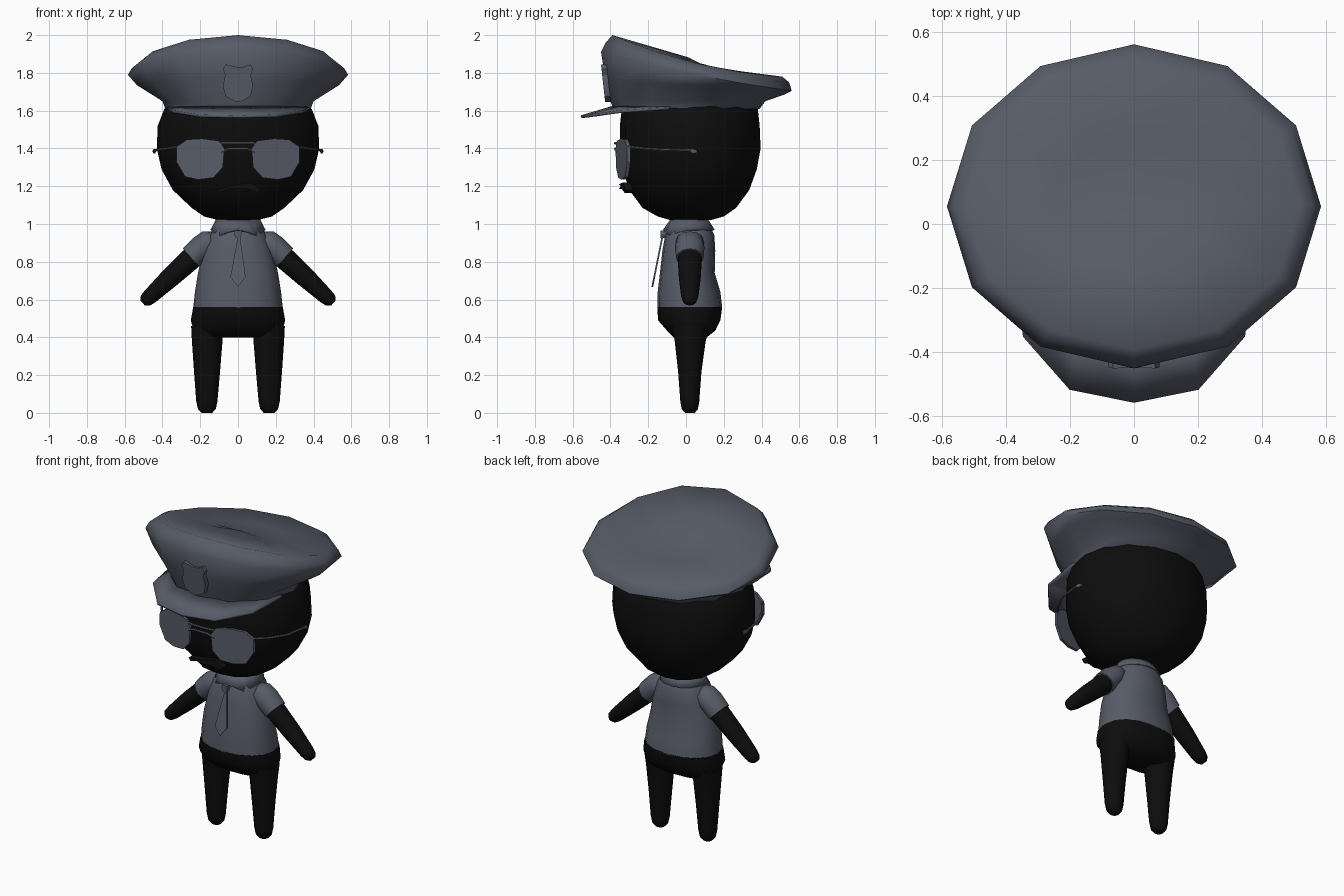
import bpy, bmesh, math
from mathutils import Vector

cube = bpy.data.objects.get("Cube")
if cube:
    bpy.data.objects.remove(cube, do_unlink=True)


def material(name, rgb):
    m = bpy.data.materials.new(name)
    m.use_nodes = True
    m.diffuse_color = (*rgb, 1)
    m.node_tree.nodes["Principled BSDF"].inputs["Base Color"].default_value = (*rgb, 1)
    return m


SLATE = material("slate blue grey", (0.095, 0.106, 0.138))
BLACK = material("black", (0.004, 0.004, 0.004))
DARK = material("dark brown black", (0.006, 0.005, 0.004))


def finish(name, bm, mat, angle=50, mirror=False, solid=0):
    bmesh.ops.recalc_face_normals(bm, faces=bm.faces)
    mesh = bpy.data.meshes.new(name)
    bm.to_mesh(mesh)
    bm.free()
    mesh.materials.append(mat)
    ob = bpy.data.objects.new(name, mesh)
    bpy.context.collection.objects.link(ob)
    bpy.ops.object.select_all(action="DESELECT")
    ob.select_set(True)
    bpy.context.view_layer.objects.active = ob
    bpy.ops.object.shade_smooth_by_angle(angle=math.radians(angle))
    if solid:
        mod = ob.modifiers.new("thickness", "SOLIDIFY")
        mod.thickness = solid
        mod.offset = 0
    if mirror:
        ob.modifiers.new("mirror", "MIRROR")
    return ob


def loft(name, rings, mat, closed=True, caps=True, **kw):
    """Skin a list of point rings, all with the same count."""
    bm = bmesh.new()
    rows = [[bm.verts.new(p) for p in r] for r in rings]
    n = len(rows[0])
    for a, b in zip(rows, rows[1:]):
        for i in range(n if closed else n - 1):
            j = (i + 1) % n
            bm.faces.new((a[i], a[j], b[j], b[i]))
    if caps:
        bm.faces.new(rows[0])
        bm.faces.new(rows[-1])
    return finish(name, bm, mat, **kw)


def oval(z, rx, front, back, n=16, power=1.0):
    """Oval ring; z may be a function of t, from -1 at the front to 1 at the back."""
    pts = []
    for i in range(n):
        a = 2 * math.pi * i / n
        s, t = math.sin(a), -math.cos(a)
        s, t = (math.copysign(abs(v) ** power, v) for v in (s, t))
        y = (front + back) / 2 + t * (back - front) / 2
        pts.append((s * rx, y, z(t) if callable(z) else z))
    return pts


def limb(name, path, mat, n=12, ref=(0, 1, 0), **kw):
    """Tube through (point, radius across, radius along ref)."""
    rings, ref = [], Vector(ref)
    pts = [Vector(p[0]) for p in path]
    d = (pts[-1] - pts[0]).normalized()
    side = d.cross(ref).normalized()
    up = side.cross(d)
    for c, (_, r1, r2) in zip(pts, path):
        rings.append([c + side * r1 * math.cos(k * math.tau / n)
                      + up * r2 * math.sin(k * math.tau / n) for k in range(n)])
    return loft(name, rings, mat, **kw)


def plate(name, outline, y_of, thick, mat, **kw):
    """Flat outline in x and z, given depth by y_of."""
    rings = [[(x, y_of(x, z) + o, z) for x, z in outline] for o in (0, thick)]
    return loft(name, rings, mat, angle=30, **kw)


def both_sides(half):
    return half + [(-x, z) for x, z in reversed(half) if x > 0]


# Head
loft("head", [oval(*r) for r in (
    (1.02, .10, -.08, .13), (1.04, .18, -.15, .20), (1.085, .245, -.23, .265),
    (1.18, .345, -.30, .335), (1.29, .405, -.335, .375), (1.40, .43, -.35, .395),
    (1.52, .425, -.35, .39), (1.61, .39, -.34, .38), (1.68, .33, -.28, .32))], BLACK)

# Moustache
plate("moustache", both_sides([(0, 1.21), (.07, 1.22), (.12, 1.18), (.10, 1.165), (.05, 1.185), (0, 1.185)])[:-1],
      lambda x, z: -.355 + abs(x) * .3, .08, DARK)


# Cap: band, flared crown tilted to the back, slightly sagging top
def tilt(front, mid, back):
    return lambda t: mid + t * (back - front) / 2 + t * t * ((front + back) / 2 - mid)


loft("cap_crown", [oval(z, rx, f, b, 12) for z, rx, f, b in (
    (1.61, .385, -.385, .39), (1.65, .40, -.40, .42),
    (tilt(1.76, 1.735, 1.685), .535, -.425, .52),
    (tilt(1.91, 1.79, 1.705), .583, -.45, .56),
    (tilt(1.96, 1.825, 1.75), .562, -.425, .545),
    (tilt(2.0, 1.85, 1.78), .52, -.39, .51),
    (tilt(1.93, 1.85, 1.81), .25, -.15, .28),
    (tilt(1.88, 1.855, 1.84), .05, .02, .1))], SLATE, angle=65)

# Visor
outer = [(.375, -.10, 1.612), (.345, -.35, 1.595), (.2, -.515, 1.572), (0, -.555, 1.568)]
inner = [(.36, -.08, 1.615), (.30, -.24, 1.615), (.18, -.35, 1.617), (0, -.38, 1.62)]
loft("cap_visor", [row + [(-x, y, z) for x, y, z in reversed(row[:-1])] for row in (outer, inner)],
     SLATE, closed=False, caps=False, solid=.015)

# Shield badge
plate("cap_badge", both_sides([(0, 1.83), (.03, 1.832), (.065, 1.845), (.08, 1.82), (.068, 1.79),
                               (.08, 1.73), (.065, 1.675), (.03, 1.655), (0, 1.645)])[:-1],
      lambda x, z: -.428 - (z - 1.645) * .11, .03, SLATE)

# Glasses
plate("lens", [(.10, 1.44), (.19, 1.452), (.27, 1.447), (.325, 1.41), (.327, 1.33), (.28, 1.25),
               (.21, 1.235), (.13, 1.245), (.08, 1.30), (.072, 1.40)],
      lambda x, z: -.39 + x * .24, .018, SLATE, mirror=True)
ROD = .007
for name, z, mid in (("bridge_top", 1.427, 1.427), ("bridge_bottom", 1.38, 1.398)):
    limb(name, [((-.09, -.365, z), ROD, ROD), ((-.05, -.375, mid), ROD, ROD),
                ((.05, -.375, mid), ROD, ROD), ((.09, -.365, z), ROD, ROD)],
         SLATE, n=6, ref=(0, 0, 1))
limb("temple", [((.31, -.31, 1.41), ROD, ROD), ((.37, -.23, 1.40), ROD, ROD),
                ((.425, -.12, 1.393), ROD, ROD), ((.443, .02, 1.39), ROD, ROD),
                ((.443, .04, 1.385), .01, .014), ((.44, .06, 1.383), .006, .008)],
     SLATE, n=6, ref=(0, 0, 1), mirror=True)

# Shirt
loft("shirt", [oval(*r, 16, .9) for r in (
    (.555, .237, -.152, .192), (.64, .228, -.150, .182), (.74, .212, -.138, .152),
    (.86, .185, -.125, .155), (.94, .155, -.11, .15), (.985, .125, -.09, .13),
    (1.025, .10, -.07, .10))], SLATE)

# Collar with two front points
top, low = oval(1.025, .112, -.078, .112), oval(.968, .142, -.118, .148)
drop = {1: -.012, 15: -.012, 2: -.035, 14: -.035, 3: -.012, 13: -.012}
low = [(x, y, z + drop.get(i, 0)) for i, (x, y, z) in enumerate(low)]
loft("collar", [top, low], SLATE, caps=False, solid=.008)

# Tie
plate("tie_blade", both_sides([(0, .935), (.011, .935), (.04, .72), (0, .667)])[:-1],
      lambda x, z: -.128 - (.94 - z) * .2, .009, SLATE)
plate("tie_knot", [(-.018, .965), (.018, .965), (.02, .945), (.01, .925), (-.01, .925), (-.02, .945)],
      lambda x, z: -.135, .03, SLATE)

# Sleeves and arms
limb("sleeve", [((.12, .02, .935), .035, .04), ((.145, .02, .915), .062, .072),
                ((.19, .02, .875), .070, .078), ((.247, .02, .82), .067, .072)],
     SLATE, mirror=True)
limb("arm", [((.20, .02, .86), .058, .062), ((.25, .02, .815), .059, .064),
             ((.36, .02, .715), .053, .058), ((.465, .02, .617), .042, .046),
             ((.49, .02, .595), .036, .038), ((.505, .02, .582), .018, .02)],
     BLACK, mirror=True)

# Trousers: hips and legs
loft("hips", [oval(*r, 16, .85) for r in (
    (.40, .20, -.065, .11), (.435, .235, -.10, .155), (.49, .25, -.148, .182),
    (.56, .237, -.152, .192))], BLACK)
limb("leg", [((.163, .025, .46), .085, .10), ((.163, .022, .38), .081, .082),
             ((.164, .02, .22), .069, .062), ((.165, .02, .06), .056, .05),
             ((.165, .02, .02), .047, .043), ((.165, .02, 0), .028, .026)],
     BLACK, mirror=True)
